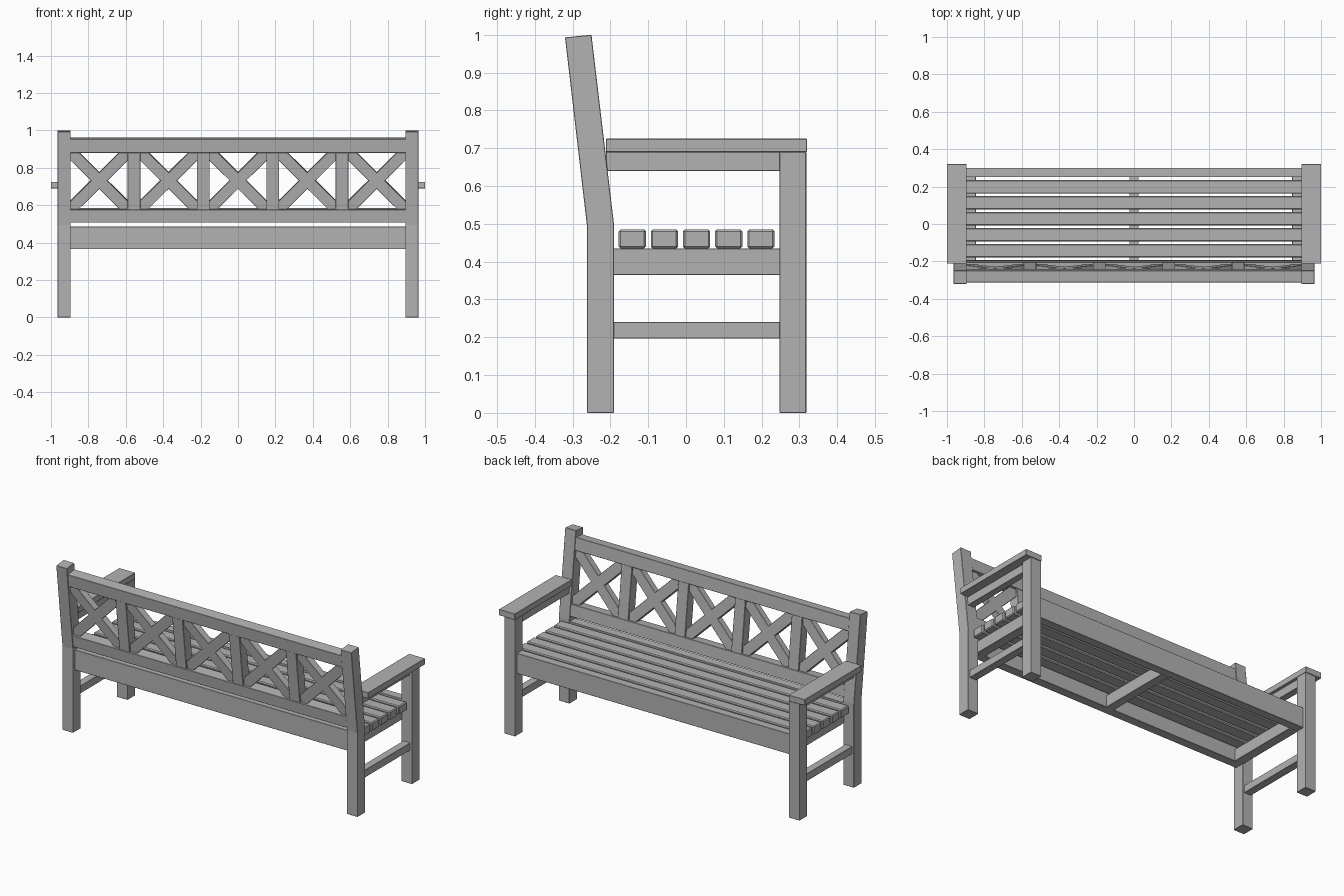
import bpy
import bmesh
from math import atan2, cos, radians
from mathutils import Matrix, Vector

cube = bpy.data.objects.get("Cube")
if cube:
    bpy.data.objects.remove(cube, do_unlink=True)

grey = bpy.data.materials.new("grey_wood")
grey.use_nodes = True
grey.diffuse_color = (0.45, 0.45, 0.45, 1)
grey.node_tree.nodes["Principled BSDF"].inputs["Base Color"].default_value = (0.45, 0.45, 0.45, 1)


def finish(name, bm, bevel=0.0015):
    bmesh.ops.recalc_face_normals(bm, faces=bm.faces)
    mesh = bpy.data.meshes.new(name)
    bm.to_mesh(mesh)
    bm.free()
    mesh.materials.append(grey)
    obj = bpy.data.objects.new(name, mesh)
    bpy.context.collection.objects.link(obj)
    if bevel:
        mod = obj.modifiers.new("softened_edges", 'BEVEL')
        mod.width = bevel
        mod.segments = 1
    return obj


def box(name, x, y, z, matrix=Matrix(), bevel=0.0015):
    """Box spanning the (low, high) ranges, then moved by matrix."""
    bm = bmesh.new()
    bmesh.ops.create_cube(bm, size=1)
    for v in bm.verts:
        v.co = Vector([(r[0] + r[1]) / 2 + c * (r[1] - r[0])
                       for r, c in zip((x, y, z), v.co)])
    bm.transform(matrix)
    return finish(name, bm, bevel)


def prism(name, profile, x):
    """Side profile of (y, z) points swept across x."""
    bm = bmesh.new()
    face = bm.faces.new([bm.verts.new((x[0], y, z)) for y, z in profile])
    swept = bmesh.ops.extrude_face_region(bm, geom=[face])
    moved = [g for g in swept["geom"] if isinstance(g, bmesh.types.BMVert)]
    bmesh.ops.translate(bm, verts=moved, vec=(x[1] - x[0], 0, 0))
    return finish(name, bm)


def span(side, low, high):
    return sorted((side * low, side * high))


# Ends: legs, arms and side rails
rear_profile = [(-0.262, 0), (-0.19, 0), (-0.19, 0.495),
                (-0.25, 1), (-0.32, 0.993), (-0.262, 0.495)]
for side, label in ((1, "left"), (-1, "right")):
    leg_x = span(side, 0.895, 0.965)
    prism(label + "_rear_leg", rear_profile, leg_x)
    box(label + "_front_leg", leg_x, (0.247, 0.318), (0, 0.69))
    box(label + "_armrest", span(side, 0.895, 1), (-0.212, 0.32), (0.69, 0.725))
    box(label + "_arm_rail", span(side, 0.91, 0.95), (-0.212, 0.25), (0.64, 0.69))
    box(label + "_stretcher", span(side, 0.907, 0.953), (-0.195, 0.25), (0.197, 0.241))
    box(label + "_seat_rail", span(side, 0.845, 0.9), (-0.195, 0.252), (0.365, 0.435))

# Seat frame and slats
box("front_seat_rail", (-0.9, 0.9), (0.25, 0.3), (0.365, 0.485))
box("back_seat_rail", (-0.9, 0.9), (-0.245, -0.192), (0.365, 0.485))
box("seat_cross_bar", (-0.025, 0.025), (-0.195, 0.252), (0.365, 0.435))
for i in range(5):
    y = -0.178 + i * 0.085
    box(f"seat_slat_{i + 1}", (-0.94, 0.94), (y, y + 0.072), (0.435, 0.485), bevel=0.005)

# Leaning backrest: rails, dividers and crossed braces
lean = atan2(0.06, 0.505)
back = Matrix.Translation((0, -0.19, 0.495)) @ Matrix.Rotation(lean, 4, 'X')


def up(z):
    return (z - 0.495) / cos(lean)


depth = (-0.067, -0.003)
box("back_top_rail", (-0.9, 0.9), depth, (up(0.888), up(0.962)), back)
box("back_lower_rail", (-0.9, 0.9), depth, (up(0.515), up(0.585)), back)
for i in range(4):
    x = (i - 1.5) * 0.371
    box(f"back_divider_{i + 1}", (x - 0.034, x + 0.034), (-0.065, -0.005),
        (up(0.58), up(0.892)), back)
for i in range(5):
    centre = Matrix.Translation(((i - 2) * 0.371, -0.035, up(0.737)))
    for turn in (45, -45):
        box(f"back_brace_{i + 1}_{'rising' if turn > 0 else 'falling'}",
            (-0.225, 0.225), (-0.02, 0.02), (-0.031, 0.031),
            back @ centre @ Matrix.Rotation(radians(turn), 4, 'Y'))
